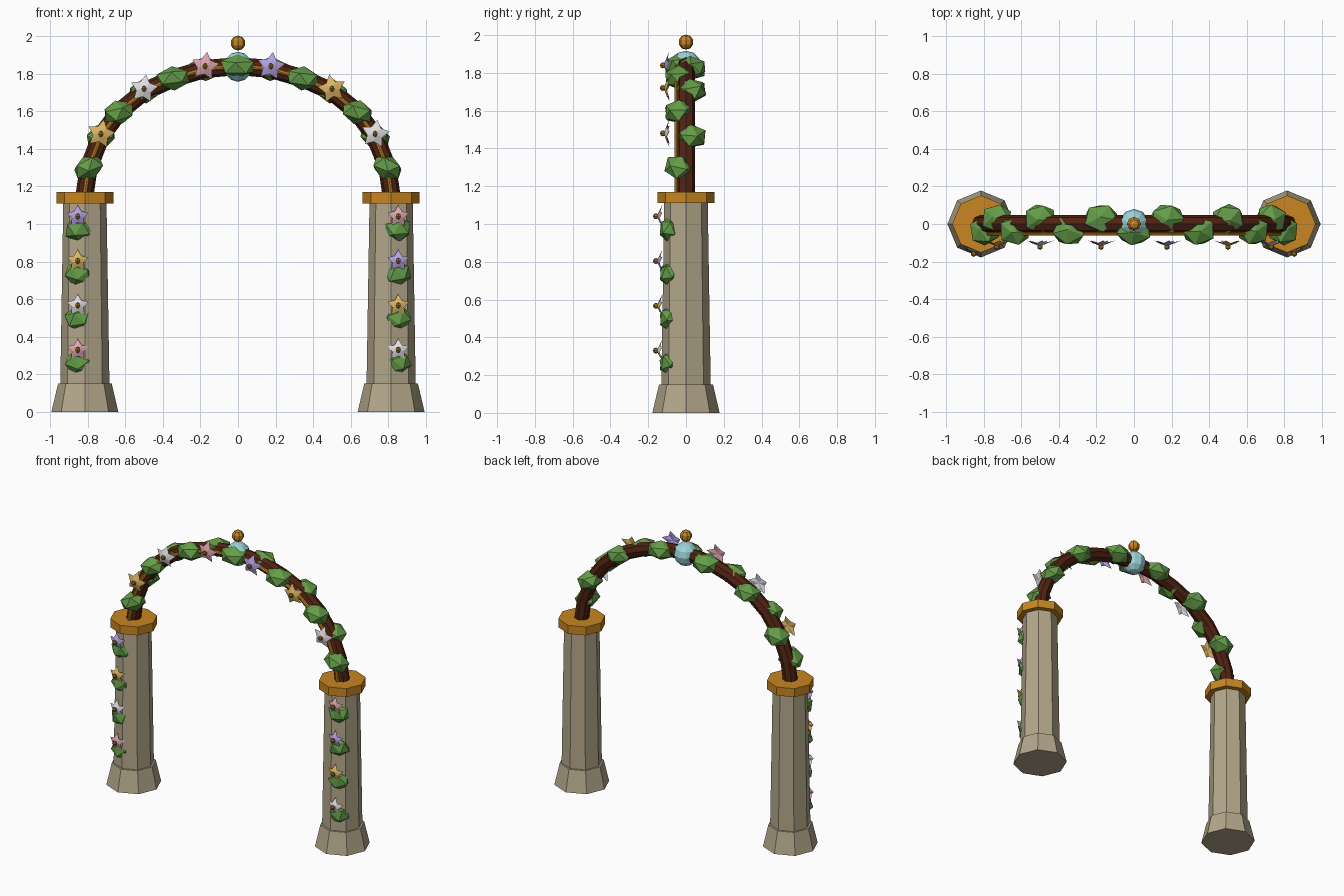
import bpy, bmesh, math, random
from mathutils import Matrix, Vector, Euler

if "Cube" in bpy.data.objects:
    bpy.data.objects.remove(bpy.data.objects["Cube"])

random.seed(4)


def material(name, rgb):
    m = bpy.data.materials.new(name)
    m.diffuse_color = (*rgb, 1)
    m.use_nodes = True
    m.node_tree.nodes["Principled BSDF"].inputs["Base Color"].default_value = m.diffuse_color
    return m


STONE = material("stone", (0.45, 0.385, 0.255))
GOLD = material("gold", (0.58, 0.24, 0.016))
WOOD = material("dark_wood", (0.08, 0.016, 0.006))
LEAF = material("leaf_green", (0.13, 0.34, 0.065))
BLUE = material("pale_blue", (0.33, 0.66, 0.70))
PINK = material("pink", (0.72, 0.38, 0.43))
LILAC = material("lilac", (0.46, 0.36, 0.78))
YELLOW = material("yellow", (0.72, 0.47, 0.13))
WHITE = material("white", (0.75, 0.75, 0.78))
POLLEN = material("flower_centre", (0.33, 0.18, 0.02))


def add_object(name, bm, mat):
    bmesh.ops.recalc_face_normals(bm, faces=bm.faces[:])
    me = bpy.data.meshes.new(name)
    bm.to_mesh(me)
    bm.free()
    me.materials.append(mat)
    ob = bpy.data.objects.new(name, me)
    bpy.context.collection.objects.link(ob)
    return ob


def frustum(name, x, z0, z1, r0, r1, mat):
    # eight sides with corners on the axes
    bm = bmesh.new()
    bmesh.ops.create_cone(bm, cap_ends=True, segments=8, radius1=r0, radius2=r1,
                          depth=z1 - z0,
                          matrix=Matrix.Translation((x, 0, (z0 + z1) / 2)))
    add_object(name, bm, mat)


def ball(name, loc, r, mat, u=8, v=5):
    bm = bmesh.new()
    bmesh.ops.create_uvsphere(bm, u_segments=u, v_segments=v, radius=r,
                              matrix=Matrix.Translation(loc))
    add_object(name, bm, mat)


def leaf(name, loc, size, tilt=0.0):
    bm = bmesh.new()
    bmesh.ops.create_icosphere(bm, subdivisions=1, radius=1)
    spin = Matrix.Rotation(random.uniform(0, 6.28), 4, 'Z')
    rot = Euler((random.uniform(-.2, .2), tilt, 0)).to_matrix().to_4x4()
    bm.transform(Matrix.Translation(loc) @ rot @ Matrix.Diagonal((*size, 1)) @ spin)
    add_object(name, bm, LEAF)


def flower(name, loc, r, mat, turn=0.0):
    # five pointed star, middle pushed to the front, with a small bead
    x, y, z = loc
    bm = bmesh.new()
    mid = bm.verts.new((x, y, z))
    back = bm.verts.new((x, y + 0.012, z))
    ring = []
    for i in range(10):
        a = math.pi / 2 + turn + i * math.pi / 5
        rad, dy = (r, 0.03) if i % 2 == 0 else (r * 0.55, 0.015)
        ring.append(bm.verts.new((x + rad * math.cos(a), y + dy, z + rad * math.sin(a))))
    for i in range(10):
        a, b = ring[i], ring[(i + 1) % 10]
        bm.faces.new((mid, a, b))
        bm.faces.new((back, b, a))
    add_object(name, bm, mat)
    ball(name + "_centre", (x, y - 0.004, z), 0.016, POLLEN, 6, 4)


def tube(name, pts, r, mat):
    cu = bpy.data.curves.new(name, 'CURVE')
    cu.dimensions = '3D'
    cu.bevel_depth = r
    cu.bevel_resolution = 2
    cu.use_fill_caps = True
    sp = cu.splines.new('POLY')
    sp.points.add(len(pts) - 1)
    sp.use_smooth = False
    for p, co in zip(sp.points, pts):
        p.co = (*co, 1)
    tmp = bpy.data.objects.new(name + "_path", cu)
    bpy.context.collection.objects.link(tmp)
    bpy.context.view_layer.update()
    bm = bmesh.new()
    me = bpy.data.meshes.new_from_object(
        tmp.evaluated_get(bpy.context.evaluated_depsgraph_get()))
    bm.from_mesh(me)
    bpy.data.objects.remove(tmp)
    ob = add_object(name, bm, mat)
    for p in ob.data.polygons:
        p.use_smooth = False


# pillars with foot, shaft and cap
for side, x in (("left", -0.815), ("right", 0.815)):
    frustum(side + "_foot", x, 0, 0.15, 0.178, 0.143, STONE)
    frustum(side + "_shaft", x, 0.14, 1.12, 0.131, 0.115, STONE)
    frustum(side + "_cap", x, 1.11, 1.17, 0.152, 0.152, GOLD)

# arch path, mirrored about the crown
half = [(-.82, 1.13), (-.795, 1.30), (-.73, 1.465), (-.635, 1.595),
        (-.50, 1.705), (-.345, 1.775), (-.175, 1.825)]
path = half + [(0, 1.84)] + [(-x, z) for x, z in reversed(half)]
tube("arch_beam", [(x, 0, z) for x, z in path], 0.048, WOOD)
tube("arch_gold_trim", [(x, -0.05, z) for x, z in path], 0.012, GOLD)

# crown ball and finial
ball("crown_ball", (0, 0, 1.837), 0.08, BLUE, 10, 6)
ball("finial", (0, 0, 1.963), 0.04, GOLD)

# leaves along the arch, weaving front and back, with blossoms on every second one
blooms = [YELLOW, WHITE, PINK, LILAC, YELLOW, WHITE]
for i in range(13):
    x, z = path[i + 1]
    t = Vector(path[i + 2]) - Vector(path[i])
    tilt = -math.atan2(t.y, t.x) * 0.35
    y = -0.035 if i % 2 == 0 else 0.028
    wide = 0.105 - 0.02 * abs(x)
    leaf(f"arch_leaf_{i}", (x, y, z), (wide, 0.085, 0.065), tilt)
    if i % 2:
        flower(f"arch_flower_{i}", (x, -0.118, z + 0.015), 0.077, blooms[i // 2],
               random.uniform(-.25, .25))

# climbing leaves and blossoms on the pillar fronts
climb = {-1: [PINK, WHITE, YELLOW, LILAC], 1: [WHITE, YELLOW, LILAC, PINK]}
for s, mats in climb.items():
    side = "left" if s < 0 else "right"
    for i, m in enumerate(mats):
        z = 0.33 + 0.237 * i
        leaf(f"{side}_pillar_leaf_{i}", (s * 0.848, -0.085, z - 0.07),
             (0.08, 0.06, 0.07), random.uniform(-.4, .4))
        flower(f"{side}_pillar_flower_{i}", (s * 0.853, -0.155, z), 0.06, m)
